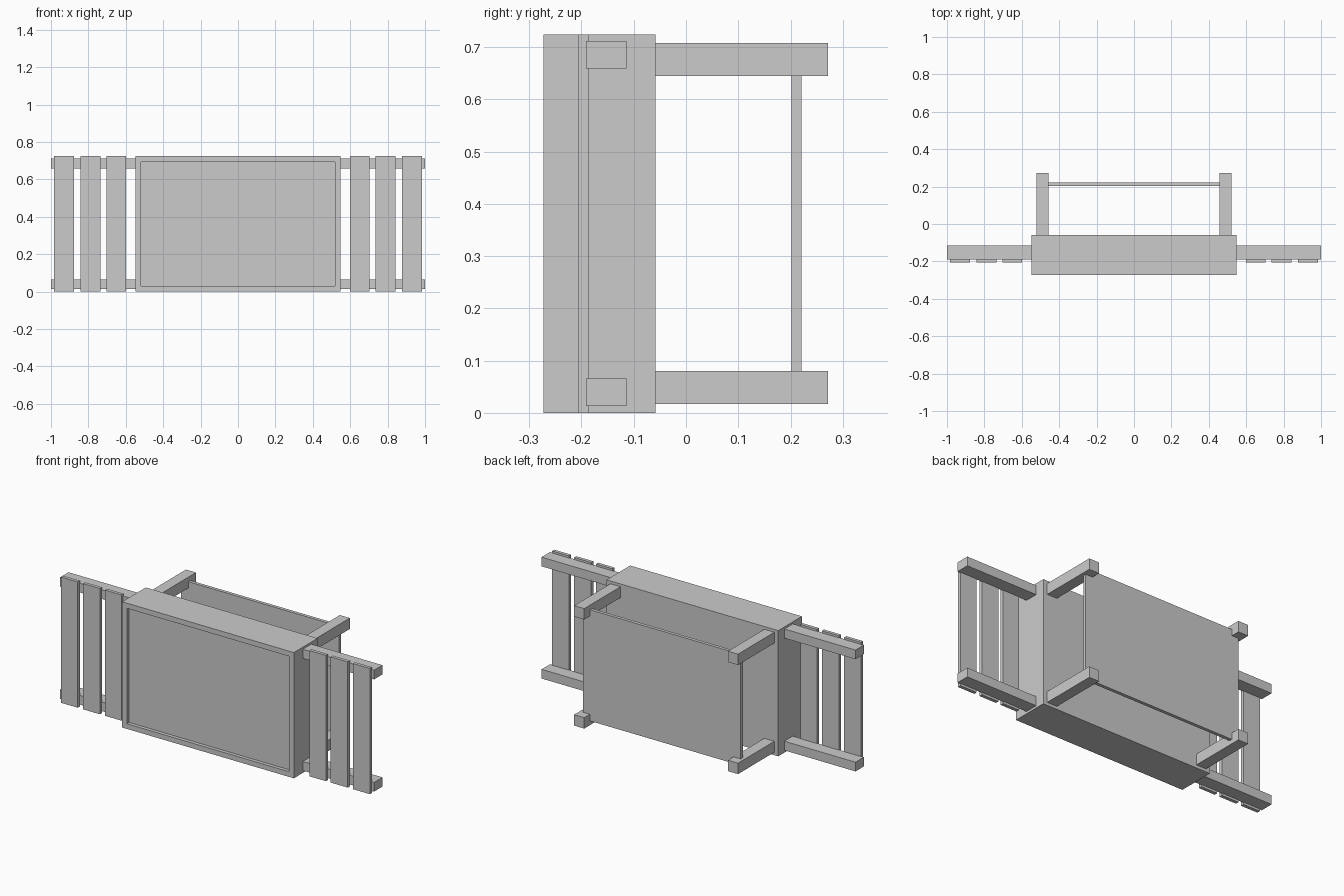
import bpy, bmesh
from mathutils import Vector

if "Cube" in bpy.data.objects:
    bpy.data.objects.remove(bpy.data.objects["Cube"])


def box(name, x, y, z, mirror=False):
    """Box from (min, max) ranges, optionally mirrored across x = 0."""
    bm = bmesh.new()
    bmesh.ops.create_cube(bm, size=1)
    size = Vector((x[1] - x[0], y[1] - y[0], z[1] - z[0]))
    centre = Vector((x[0] + x[1], y[0] + y[1], z[0] + z[1])) / 2
    bmesh.ops.scale(bm, vec=size, verts=bm.verts)
    bmesh.ops.translate(bm, vec=centre, verts=bm.verts)
    mesh = bpy.data.meshes.new(name)
    bm.to_mesh(mesh)
    bm.free()
    obj = bpy.data.objects.new(name, mesh)
    bpy.context.collection.objects.link(obj)
    if mirror:
        mod = obj.modifiers.new("Mirror", 'MIRROR')
        mod.use_mirror_merge = False
    return obj


TOP = 0.724
BACK = -0.058

# Main case, with an inset and recessed front face
case = box("case", (-0.547, 0.547), (-0.273, BACK), (0, TOP))
bm = bmesh.new()
bm.from_mesh(case.data)
front = min(bm.faces, key=lambda f: f.calc_center_median().y)
bmesh.ops.inset_region(bm, faces=[front], thickness=0.042)
rim = list(front.verts)
ext = bmesh.ops.extrude_discrete_faces(bm, faces=[front])
panel = ext["faces"][0]
bmesh.ops.translate(bm, vec=(0, 0.02, 0), verts=panel.verts)
bm.to_mesh(case.data)
bm.free()

# Rear arms and side rails, at the bottom and the top
for level, arm_z, rail_z in (("lower", (0.017, 0.080), (0.013, 0.066)),
                             ("upper", (0.645, 0.708), (0.659, 0.712))):
    box(level + "_rear_arm", (0.458, 0.522), (BACK, 0.272), arm_z, mirror=True)
    box(level + "_side_rail", (0.547, 1.0), (-0.191, -0.114), rail_z, mirror=True)

# Rear panel held between the arms
box("rear_panel", (-0.503, 0.503), (0.202, 0.221), (0.042, 0.682))

# Upright slats on the side rails
for i, x in enumerate(((0.599, 0.704), (0.735, 0.843), (0.877, 0.984))):
    box(f"side_slat_{i + 1}", x, (-0.206, -0.187), (0, TOP), mirror=True)
